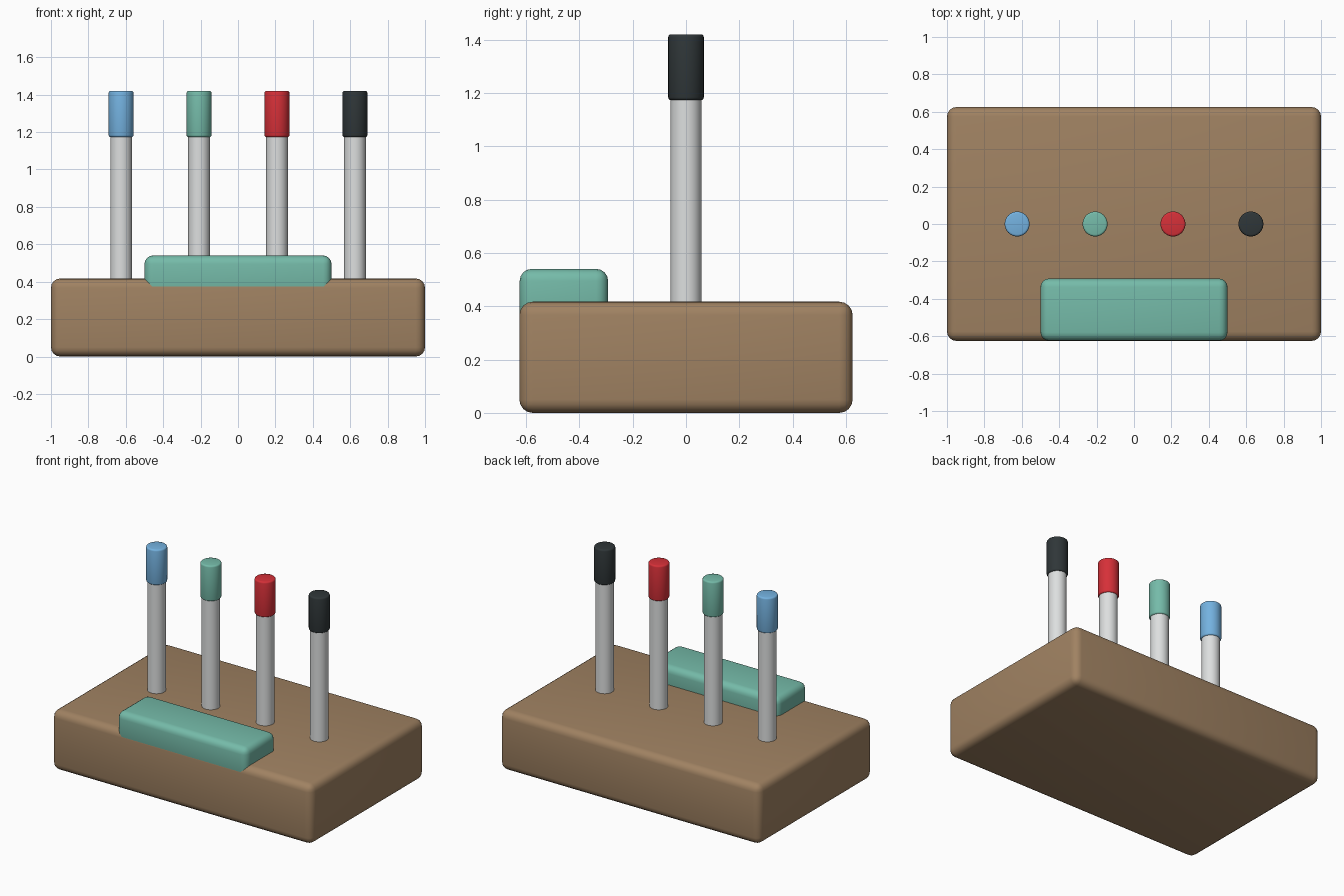
import bpy, math

if "Cube" in bpy.data.objects:
    bpy.data.objects.remove(bpy.data.objects["Cube"])


def material(name, rgb):
    """Flat colour given as 0-255 sRGB, stored as linear."""
    m = bpy.data.materials.new(name)
    lin = [((c / 255 + 0.055) / 1.055) ** 2.4 for c in rgb]
    m.diffuse_color = (*lin, 1)
    m.use_nodes = True
    m.node_tree.nodes["Principled BSDF"].inputs["Base Color"].default_value = m.diffuse_color
    return m


def finish(name, mat, bevel, segments):
    """Name and colour the active object, round its edges, smooth it."""
    ob = bpy.context.object
    ob.name = name
    ob.data.materials.append(mat)
    if bevel:
        mod = ob.modifiers.new("rounding", "BEVEL")
        mod.width, mod.segments = bevel, segments
        mod.limit_method, mod.angle_limit = "ANGLE", math.radians(40)
        bpy.ops.object.modifier_apply(modifier=mod.name)
    bpy.ops.object.shade_smooth_by_angle(angle=math.radians(35))
    return ob


def rounded_box(name, lo, hi, bevel, mat):
    bpy.ops.mesh.primitive_cube_add(
        size=1, location=[(a + b) / 2 for a, b in zip(lo, hi)])
    bpy.context.object.scale = [b - a for a, b in zip(lo, hi)]
    bpy.ops.object.transform_apply(location=False, rotation=False, scale=True)
    return finish(name, mat, bevel, 4)


def tube(name, x, radius, z0, z1, bevel, mat):
    bpy.ops.mesh.primitive_cylinder_add(
        vertices=32, radius=radius, depth=z1 - z0, location=(x, 0, (z0 + z1) / 2))
    return finish(name, mat, bevel, 3)


wood = material("wood brown", (160, 130, 98))
teal = material("teal", (117, 187, 169))
grey = material("light grey", (221, 223, 223))
blue = material("blue", (116, 178, 224))
red = material("red", (214, 48, 56))
black = material("charcoal", (47, 54, 56))

# Wooden base block and the eraser sunk into its front edge
rounded_box("base", (-1, -0.625, 0), (1, 0.625, 0.417), 0.05, wood)
rounded_box("eraser", (-0.5, -0.624, 0.33), (0.5, -0.292, 0.54), 0.045, teal)

# Row of four capped markers
for i, (label, mat) in enumerate(
        [("blue", blue), ("teal", teal), ("red", red), ("black", black)]):
    x = -0.625 + i * 0.4167
    tube(f"{label}_marker_body", x, 0.058, 0.37, 1.2, 0, grey)
    tube(f"{label}_marker_cap", x, 0.0667, 1.173, 1.42, 0.011, mat)
